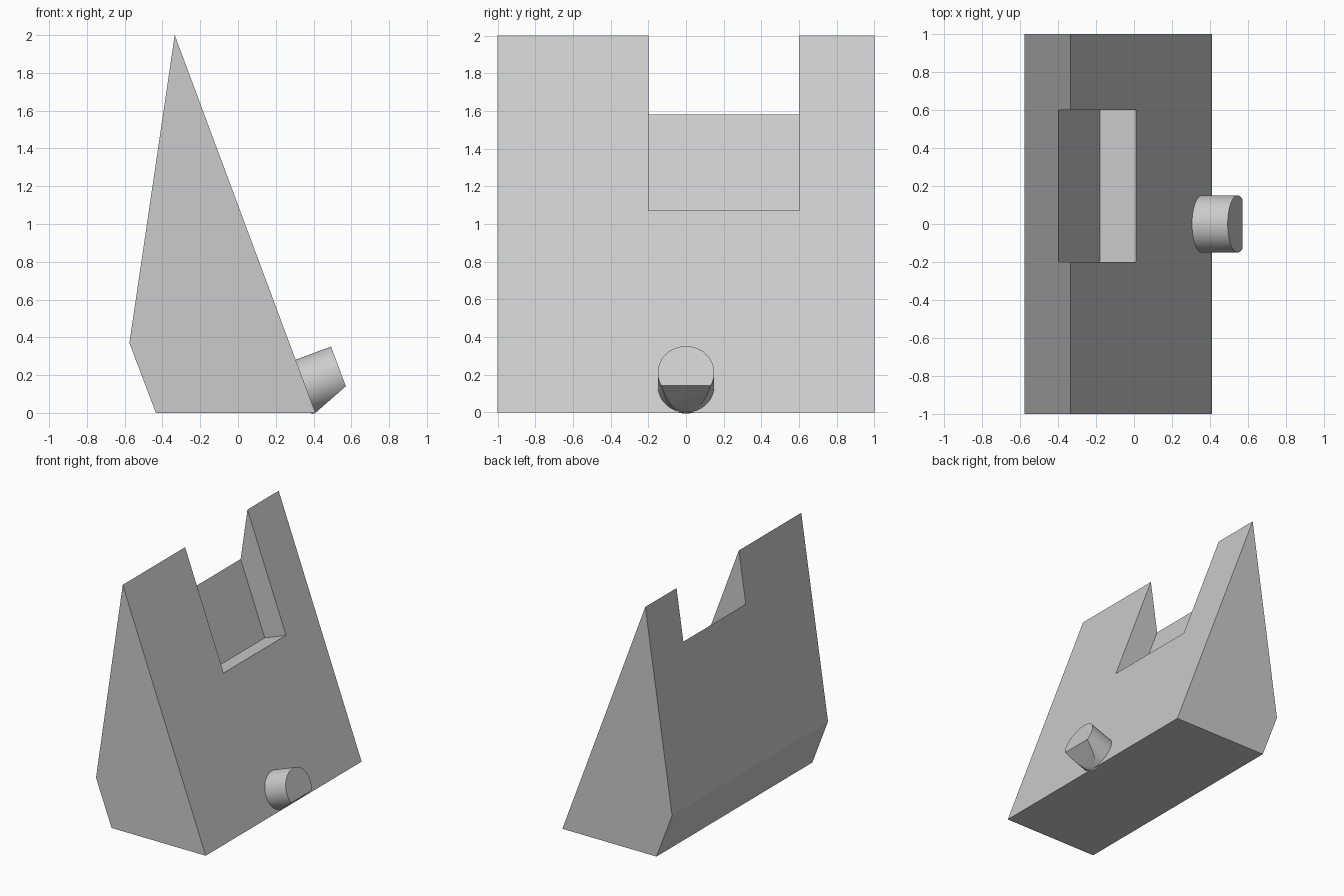
import bpy, bmesh, math
from mathutils import Vector, Matrix

cube = bpy.data.objects.get("Cube")
if cube:
    bpy.data.objects.remove(cube, do_unlink=True)

grey = bpy.data.materials.new("light grey")
grey.use_nodes = True
grey.diffuse_color = (0.6, 0.6, 0.6, 1)
grey.node_tree.nodes["Principled BSDF"].inputs["Base Color"].default_value = grey.diffuse_color


def add_object(name, bm):
    bmesh.ops.recalc_face_normals(bm, faces=bm.faces)
    mesh = bpy.data.meshes.new(name)
    bm.to_mesh(mesh)
    bm.free()
    mesh.materials.append(grey)
    obj = bpy.data.objects.new(name, mesh)
    bpy.context.collection.objects.link(obj)
    return obj


def prism(name, profile, y0, y1):
    """Extrude an xz profile along y."""
    bm = bmesh.new()
    face = bm.faces.new([bm.verts.new((x, y0, z)) for x, z in profile])
    result = bmesh.ops.extrude_face_region(bm, geom=[face])
    verts = [v for v in result["geom"] if isinstance(v, bmesh.types.BMVert)]
    bmesh.ops.translate(bm, verts=verts, vec=(0, y1 - y0, 0))
    return add_object(name, bm)


# Sloping face: its lower edge and its downhill and outward directions
foot = Vector((0.41, 0, 0))
peak = Vector((-0.335, 0, 2))
downhill = (foot - peak).normalized()
outward = Vector((-downhill.z, 0, downhill.x))

# Wedge body
body = prism("wedge_body", [(-0.435, 0), (foot.x, foot.z), (peak.x, peak.z), (-0.575, 0.37)], -1, 1)

# Notch cut into the ridge, square to the sloping face
corner = Vector((-0.18, 0, 1.0))
notch = [corner, corner + outward, corner + outward - downhill * 1.5, corner - downhill * 1.5]
cutter = prism("notch_cutter", [(p.x, p.z) for p in notch], -0.2, 0.6)
cutter.hide_render = True
cut = body.modifiers.new("notch", "BOOLEAN")
cut.operation = "DIFFERENCE"
cut.solver = "EXACT"
cut.object = cutter
bpy.context.view_layer.objects.active = body
body.select_set(True)
bpy.ops.object.modifier_apply(modifier=cut.name)
bpy.data.objects.remove(cutter, do_unlink=True)

# Round peg on the slope, its underside trimmed flat
radius, length, sunk = 0.15, 0.2, 0.02
centre = foot - downhill * radius + outward * (length - sunk) / 2
turn = Vector((0, 0, 1)).rotation_difference(outward).to_matrix().to_4x4()
bm = bmesh.new()
bmesh.ops.create_cone(bm, cap_ends=True, segments=64, radius1=radius, radius2=radius,
                      depth=length + sunk, matrix=Matrix.Translation(centre) @ turn)
trim = bmesh.ops.bisect_plane(bm, geom=bm.verts[:] + bm.edges[:] + bm.faces[:],
                              plane_co=foot, plane_no=Vector((0.14, 0, -0.16)).normalized(),
                              clear_outer=True)
rim = [e for e in bm.edges if e.is_boundary]
bmesh.ops.holes_fill(bm, edges=rim)
peg = add_object("round_peg", bm)
bpy.ops.object.select_all(action="DESELECT")
peg.select_set(True)
bpy.context.view_layer.objects.active = peg
bpy.ops.object.shade_smooth_by_angle(angle=math.radians(30))
